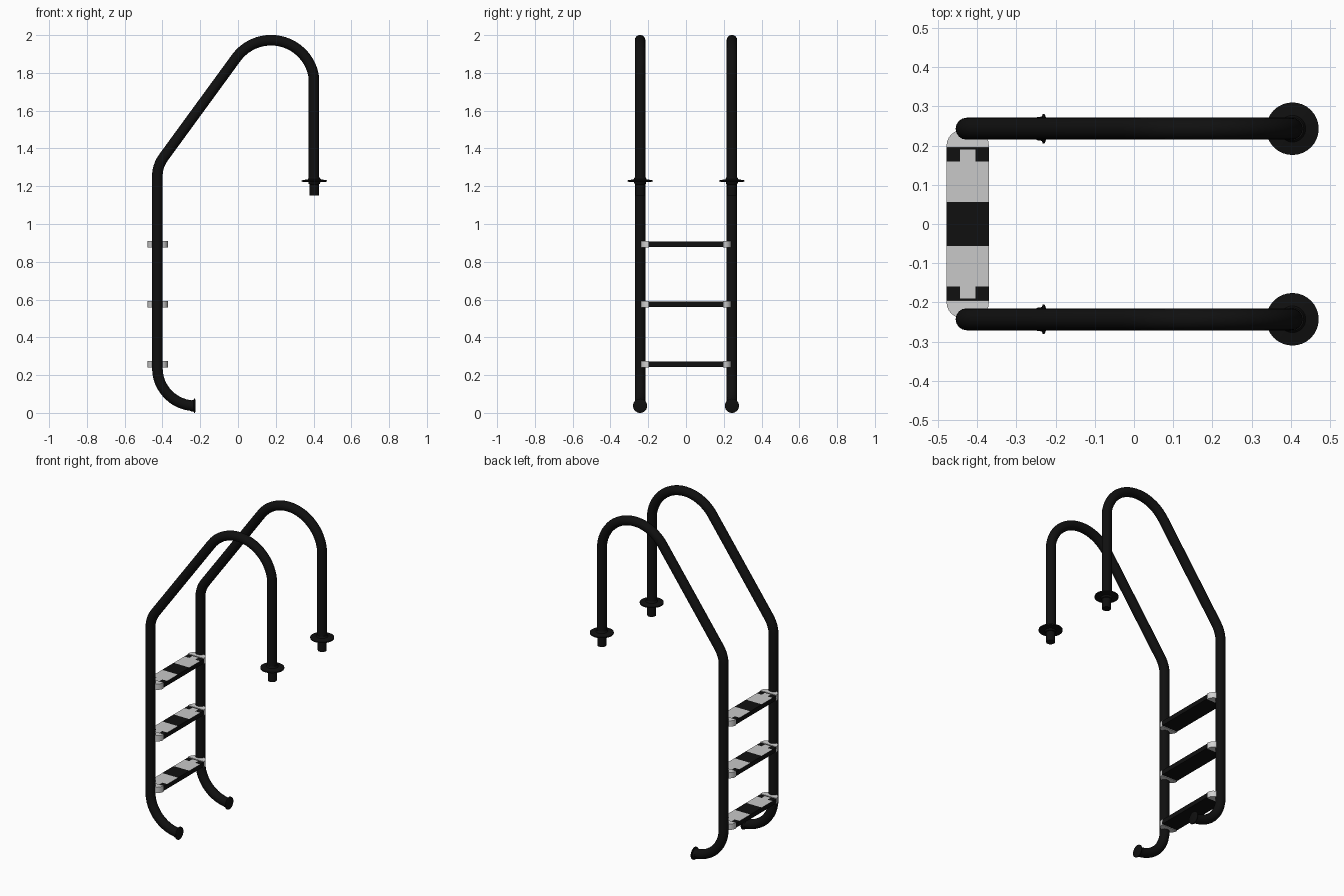
import bpy, bmesh
from math import sin, cos, pi, radians
from mathutils import Matrix

cube = bpy.data.objects.get("Cube")
if cube:
    bpy.data.objects.remove(cube, do_unlink=True)


def material(name, value, rough=0.5):
    m = bpy.data.materials.new(name)
    m.use_nodes = True
    colour = (value, value, value, 1)
    m.diffuse_color = colour
    bsdf = m.node_tree.nodes["Principled BSDF"]
    bsdf.inputs["Base Color"].default_value = colour
    bsdf.inputs["Roughness"].default_value = rough
    return m


BLACK = material("matte black", 0.005)
PAD = material("grip grey", 0.58)
CAP = material("cap grey", 0.64)

RAIL_Y = 0.243
STEP_X = -0.424
TUBE = 0.028


def finish(name, bm, mats, smooth=True):
    bmesh.ops.recalc_face_normals(bm, faces=bm.faces)
    mesh = bpy.data.meshes.new(name)
    bm.to_mesh(mesh)
    bm.free()
    ob = bpy.data.objects.new(name, mesh)
    bpy.context.collection.objects.link(ob)
    for m in mats:
        mesh.materials.append(m)
    if smooth:
        shade(ob)
    return ob


def shade(ob):
    bpy.ops.object.select_all(action='DESELECT')
    ob.select_set(True)
    bpy.context.view_layer.objects.active = ob
    bpy.ops.object.shade_smooth_by_angle(angle=radians(35))


def arc(cx, cz, r, a0, a1, n):
    angles = [radians(a0 + (a1 - a0) * i / n) for i in range(n + 1)]
    return [(cx + r * cos(a), cz + r * sin(a)) for a in angles]


def lathe(name, profile, matrix, n=32):
    # Closed solid turned about local z from (radius, height) pairs
    bm = bmesh.new()
    rings = [[bm.verts.new((r * cos(2 * pi * i / n), r * sin(2 * pi * i / n), h))
              for i in range(n)] for r, h in profile]
    for a, b in zip(rings, rings[1:]):
        for i in range(n):
            j = (i + 1) % n
            bm.faces.new((a[i], a[j], b[j], b[i]))
    bm.faces.new(rings[0])
    bm.faces.new(rings[-1])
    bm.transform(matrix)
    return finish(name, bm, [BLACK])


def rail(name, y):
    # Foot curve, upright, shoulder bend, slope, top hoop, anchor leg
    path = arc(-0.227, 0.2375, 0.2, 270, 180, 12)
    path += arc(-0.259, 1.253, 0.168, 180, 144, 6)
    path += arc(0.175, 1.744, 0.229, 144, 12, 22)
    path += [(0.402, 1.77), (0.402, 1.22)]
    curve = bpy.data.curves.new(name, 'CURVE')
    curve.dimensions = '3D'
    curve.bevel_depth = TUBE
    curve.bevel_resolution = 6
    curve.use_fill_caps = True
    spline = curve.splines.new('POLY')
    spline.points.add(len(path) - 1)
    for p, (x, z) in zip(spline.points, path):
        p.co = (x, y, z, 1)
    curve.materials.append(BLACK)
    ob = bpy.data.objects.new(name, curve)
    bpy.context.collection.objects.link(ob)
    bpy.ops.object.select_all(action='DESELECT')
    ob.select_set(True)
    bpy.context.view_layer.objects.active = ob
    bpy.ops.object.convert(target='MESH')
    shade(bpy.context.view_layer.objects.active)


def tread(name, z):
    # Black plank whose top carries two grey T-shaped grip pads
    bm = bmesh.new()
    bmesh.ops.create_cube(bm, size=1, matrix=Matrix.Diagonal((0.108, 0.396, 0.028, 1)))
    cuts = [((1, 0, 0), x) for x in (-0.02, 0.02)]
    cuts += [((0, s, 0), y) for s in (-1, 1) for y in (0.056, 0.16, 0.19)]
    for normal, d in cuts:
        bmesh.ops.bisect_plane(bm, geom=bm.verts[:] + bm.edges[:] + bm.faces[:],
                               plane_co=[c * d for c in normal], plane_no=normal)
    bm.normal_update()
    for f in bm.faces:
        c = f.calc_center_median()
        wide = 0.056 < abs(c.y) < 0.16
        tongue = 0.16 < abs(c.y) < 0.19 and abs(c.x) < 0.02
        f.material_index = int(f.normal.z > 0.9 and (wide or tongue))
    bm.transform(Matrix.Translation((STEP_X, 0, z)))
    finish(name, bm, [BLACK, PAD], smooth=False)


def end_cap(name, z, side):
    # Plate with rounded outer corners that clamps the tread to the rail
    outline = [(-0.054, 0.195), (0.054, 0.195)]
    outline += arc(0.014, 0.2, 0.04, 0, 90, 6) + arc(-0.014, 0.2, 0.04, 90, 180, 6)
    bm = bmesh.new()
    face = bm.faces.new([bm.verts.new((STEP_X + x, side * y, z - 0.018)) for x, y in outline])
    top = bmesh.ops.extrude_face_region(bm, geom=[face])["geom"]
    bmesh.ops.translate(bm, vec=(0, 0, 0.036),
                        verts=[v for v in top if isinstance(v, bmesh.types.BMVert)])
    finish(name, bm, [CAP])


for side, label in ((1, "back"), (-1, "front")):
    y = side * RAIL_Y
    rail(label + "_rail", y)
    # Cover flange and narrower socket below it
    lathe(label + "_flange",
          [(0.025, 1.15), (0.025, 1.21), (0.03, 1.212), (0.032, 1.222), (0.067, 1.224),
           (0.067, 1.231), (0.034, 1.237), (0.029, 1.247)],
          Matrix.Translation((0.404, y, 0)))
    # Flared plug closing the foot
    lathe(label + "_foot_plug",
          [(0.029, -0.02), (0.031, -0.006), (0.0375, -0.004), (0.0375, 0.001), (0.03, 0.004)],
          Matrix.Translation((-0.229, y, 0.0375)) @ Matrix.Rotation(pi / 2, 4, 'Y'))

for number, z in enumerate((0.257, 0.575, 0.893), 1):
    tread(f"step_{number}", z)
    for side, label in ((1, "back"), (-1, "front")):
        end_cap(f"step_{number}_{label}_cap", z, side)
